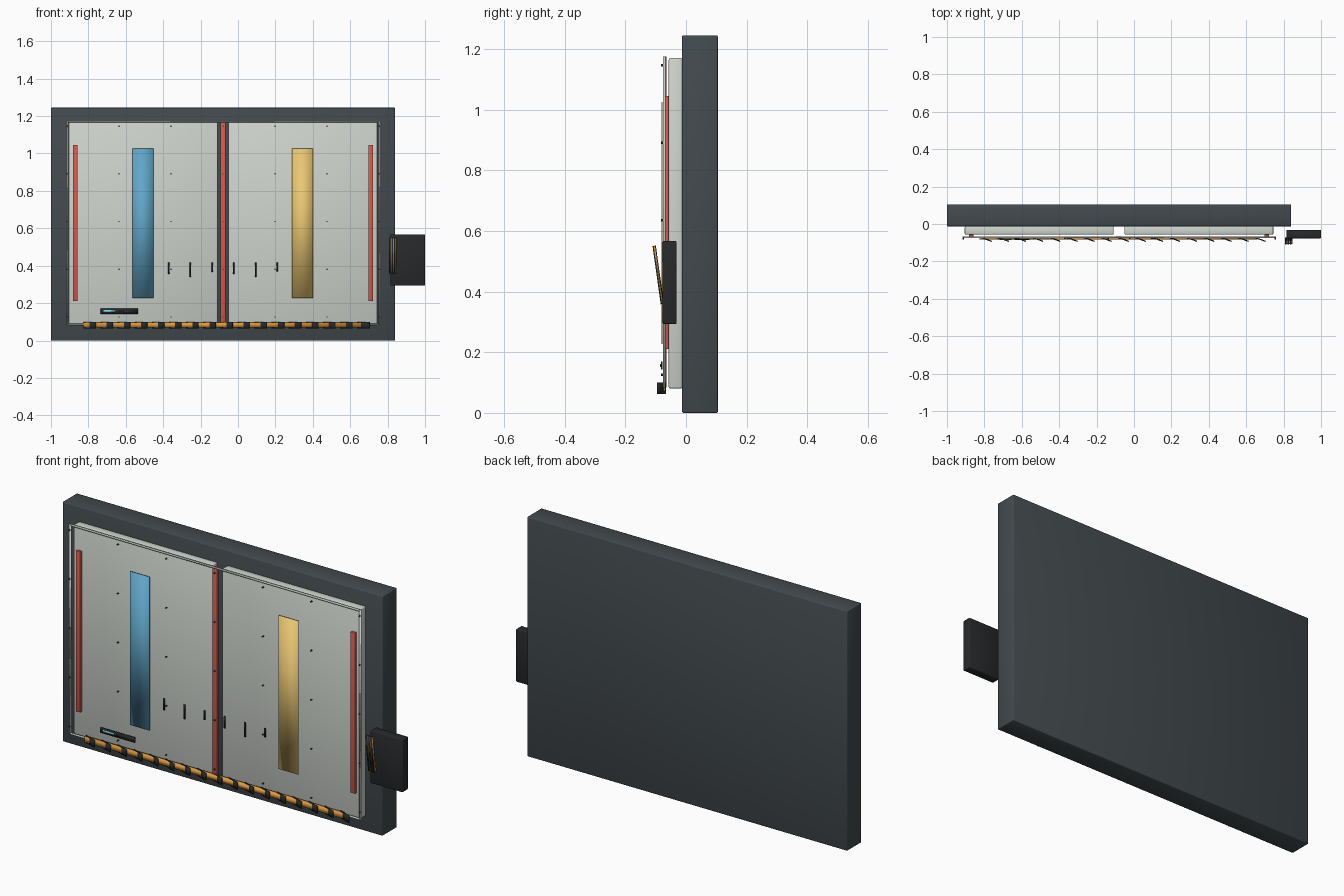
import bpy
import math

cube = bpy.data.objects.get("Cube")
if cube:
    bpy.data.objects.remove(cube, do_unlink=True)


def material(name, rgb, rough=0.6):
    m = bpy.data.materials.new(name)
    m.use_nodes = True
    m.diffuse_color = (*rgb, 1)
    bsdf = m.node_tree.nodes["Principled BSDF"]
    bsdf.inputs["Base Color"].default_value = (*rgb, 1)
    bsdf.inputs["Roughness"].default_value = rough
    return m


DARK = material("dark_grey", (0.055, 0.068, 0.075))
BLACK = material("black", (0.02, 0.022, 0.024))
PANEL = material("pale_grey", (0.62, 0.66, 0.61))
RED = material("red", (0.68, 0.1, 0.075))
BLUE = material("blue", (0.12, 0.38, 0.58))
YELLOW = material("yellow", (0.82, 0.57, 0.17))
ORANGE = material("orange", (0.75, 0.33, 0.05))
CYAN = material("cyan", (0.2, 0.65, 0.85))


def box(name, x, y, z, mat, bevel=0.0, rot=(0, 0, 0)):
    """Box from (min, max) ranges on each axis, softly shaded."""
    ranges = (x, y, z)
    bpy.ops.mesh.primitive_cube_add(size=1, location=[(a + b) / 2 for a, b in ranges],
                                    rotation=rot)
    ob = bpy.context.object
    ob.name = name
    ob.scale = [b - a for a, b in ranges]
    bpy.ops.object.transform_apply(location=False, rotation=False, scale=True)
    ob.data.materials.append(mat)
    bpy.ops.object.shade_smooth()
    if bevel:
        mod = ob.modifiers.new("Bevel", 'BEVEL')
        mod.width = bevel
        mod.segments = 2
    return ob


MID = -0.08           # centre line of the doors
HALF = 0.834          # half width of the glazing frame
FRONT = -0.077        # plane of the front trim

# Wall slab and the two door leaves
box("wall", (-1, 0.84), (-0.013, 0.105), (0, 1.245), DARK, 0.004)
for side, name in ((-1, "right_door"), (1, "left_door")):
    ends = sorted((MID + side * 0.029, MID + side * 0.825))
    box(name, ends, (-0.057, -0.012), (0.08, 1.17), PANEL, 0.006)

# Thin frame standing in front of the doors
for side, name in ((-1, "right"), (1, "left")):
    x = MID + side * HALF
    box(name + "_frame_post", (x - 0.004, x + 0.004), (-0.076, -0.068), (0.083, 1.175), PANEL)
for z, name in ((0.087, "bottom"), (1.171, "top")):
    box(name + "_frame_rail", (MID - HALF, MID + HALF), (-0.076, -0.068),
        (z - 0.004, z + 0.004), PANEL)

# Red seals
box("centre_seal", (MID - 0.013, MID + 0.013), (-0.076, -0.064), (0.083, 1.175), RED, 0.002)
for side, name in ((-1, "right_seal"), (1, "left_seal")):
    x = MID + side * 0.79
    box(name, (x - 0.013, x + 0.013), (-0.072, -0.057), (0.21, 1.045), RED, 0.002)

# Coloured strips
box("blue_strip", (-0.565, -0.453), (-0.081, -0.077), (0.228, 1.026), BLUE)
box("yellow_strip", (0.29, 0.402), (-0.081, -0.077), (0.228, 1.026), YELLOW)

# Bolt grid
for i in range(7):
    for j in range(5):
        bpy.ops.mesh.primitive_cylinder_add(
            vertices=8, radius=0.004, depth=0.008, rotation=(math.pi / 2, 0, 0),
            location=(MID + (i - 3) * HALF / 3, -0.079, 0.126 + j * 0.255))
        bolt = bpy.context.object
        bolt.name = "bolt"
        bolt.data.materials.append(DARK)
        bpy.ops.object.shade_smooth_by_angle()

# Short marks across the middle
for i, low in enumerate((0.355, 0.34, 0.367, 0.355, 0.34, 0.37)):
    x = -0.37 + i * 0.116
    box("mark", (x - 0.004, x + 0.004), (-0.08, -0.076), (low, 0.416), BLACK)

# Status display
box("display", (-0.735, -0.535), (-0.083, FRONT), (0.143, 0.17), BLACK)
box("display_bar", (-0.718, -0.655), (-0.085, -0.082), (0.152, 0.162), CYAN)
box("display_readout", (-0.64, -0.56), (-0.085, -0.082), (0.155, 0.159), DARK)

# Hazard sill with angled dark slats
box("sill_bar", (-0.825, 0.66), (-0.084, -0.068), (0.07, 0.097), ORANGE)
for i in range(17):
    x = -0.793 + i * 0.0915
    box("sill_slat", (x - 0.035, x + 0.035), (-0.084, -0.078), (0.063, 0.1), BLACK,
        rot=(0, 0, math.radians(-20)))

# Side control box with a tilted striped lever plate
box("control_box", (0.815, 1), (-0.077, -0.031), (0.293, 0.567), BLACK, 0.004)
TILT = (math.radians(8), 0, 0)
box("lever_plate", (0.813, 0.847), (-0.093, -0.089), (0.36, 0.55), ORANGE, rot=TILT)
for i in range(3):
    x = 0.811 + i * 0.014
    box("lever_stripe", (x - 0.004, x + 0.004), (-0.097, -0.086), (0.358, 0.552), BLACK, rot=TILT)
